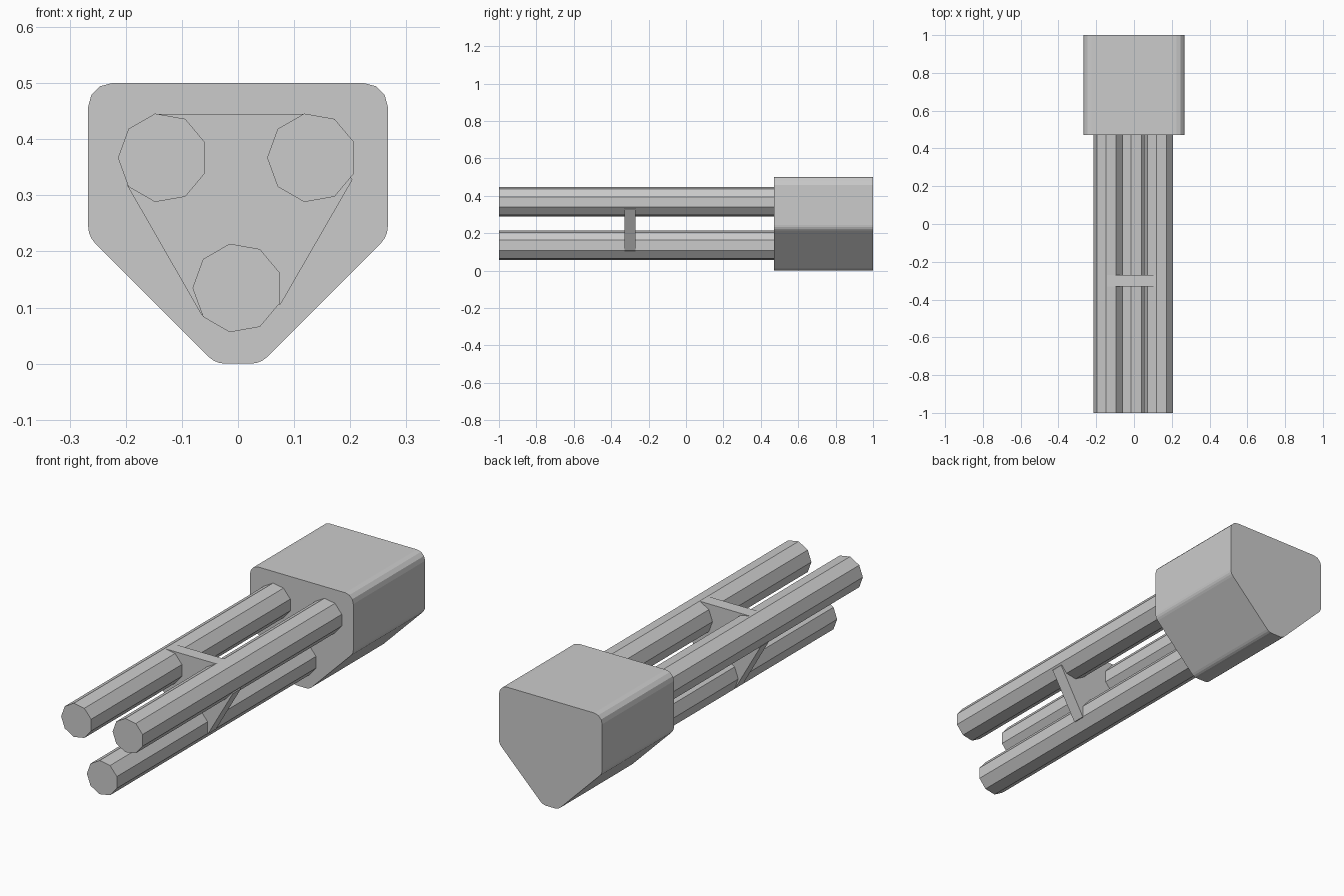
import bpy, bmesh, math

if "Cube" in bpy.data.objects:
    bpy.data.objects.remove(bpy.data.objects["Cube"])


def prism(name, profile, y0, y1):
    """Extrude a closed (x, z) profile along y with flat caps."""
    bm = bmesh.new()
    a = [bm.verts.new((x, y0, z)) for x, z in profile]
    b = [bm.verts.new((x, y1, z)) for x, z in profile]
    n = len(profile)
    bm.faces.new(a)
    bm.faces.new(b[::-1])
    for i in range(n):
        j = (i + 1) % n
        bm.faces.new((a[j], a[i], b[i], b[j]))
    bmesh.ops.recalc_face_normals(bm, faces=bm.faces[:])
    mesh = bpy.data.meshes.new(name)
    bm.to_mesh(mesh)
    bm.free()
    ob = bpy.data.objects.new(name, mesh)
    bpy.context.collection.objects.link(ob)
    return ob


def rounded(points, radii, steps=4):
    """Round each corner of a closed profile with a tangent arc."""
    out = []
    n = len(points)
    for i, (px, pz) in enumerate(points):
        ends = []
        dirs = []
        for qx, qz in (points[i - 1], points[(i + 1) % n]):
            d = math.hypot(qx - px, qz - pz)
            dirs.append(((qx - px) / d, (qz - pz) / d))
        cosine = dirs[0][0] * dirs[1][0] + dirs[0][1] * dirs[1][1]
        half = math.acos(cosine) / 2
        r = radii[i]
        t = r / math.tan(half)
        ends = [(px + t * dx, pz + t * dz) for dx, dz in dirs]
        bx, bz = dirs[0][0] + dirs[1][0], dirs[0][1] + dirs[1][1]
        k = r / math.sin(half) / math.hypot(bx, bz)
        cx, cz = px + bx * k, pz + bz * k
        a0 = math.atan2(ends[0][1] - cz, ends[0][0] - cx)
        a1 = math.atan2(ends[1][1] - cz, ends[1][0] - cx)
        sweep = (a1 - a0 + math.pi) % (2 * math.pi) - math.pi
        for s in range(steps + 1):
            a = a0 + sweep * s / steps
            out.append((cx + r * math.cos(a), cz + r * math.sin(a)))
    return out


# Rear housing: rounded block tapering to a narrow base
outline = [(-0.267, 0.5), (-0.267, 0.227), (-0.04, 0), (0.04, 0), (0.267, 0.227), (0.267, 0.5)]
prism("rear_housing", rounded(outline, [0.042] * 6, 3), 0.47, 1.0)

# Three nine-sided barrels
for name, cx, cz in (("left_barrel", -0.134, 0.367),
                     ("right_barrel", 0.132, 0.367),
                     ("lower_barrel", -0.001, 0.135)):
    ring = [(cx + 0.08 * math.cos(math.radians(180 + 40 * i)),
             cz + 0.08 * math.sin(math.radians(180 + 40 * i))) for i in range(9)]
    prism(name, ring, -1.0, 0.48)

# Flat plate tying the barrels together
prism("barrel_brace", [(-0.147, 0.445), (-0.197, 0.317), (-0.065, 0.087),
                       (0.076, 0.106), (0.204, 0.328), (0.12, 0.445)], -0.33, -0.27)
